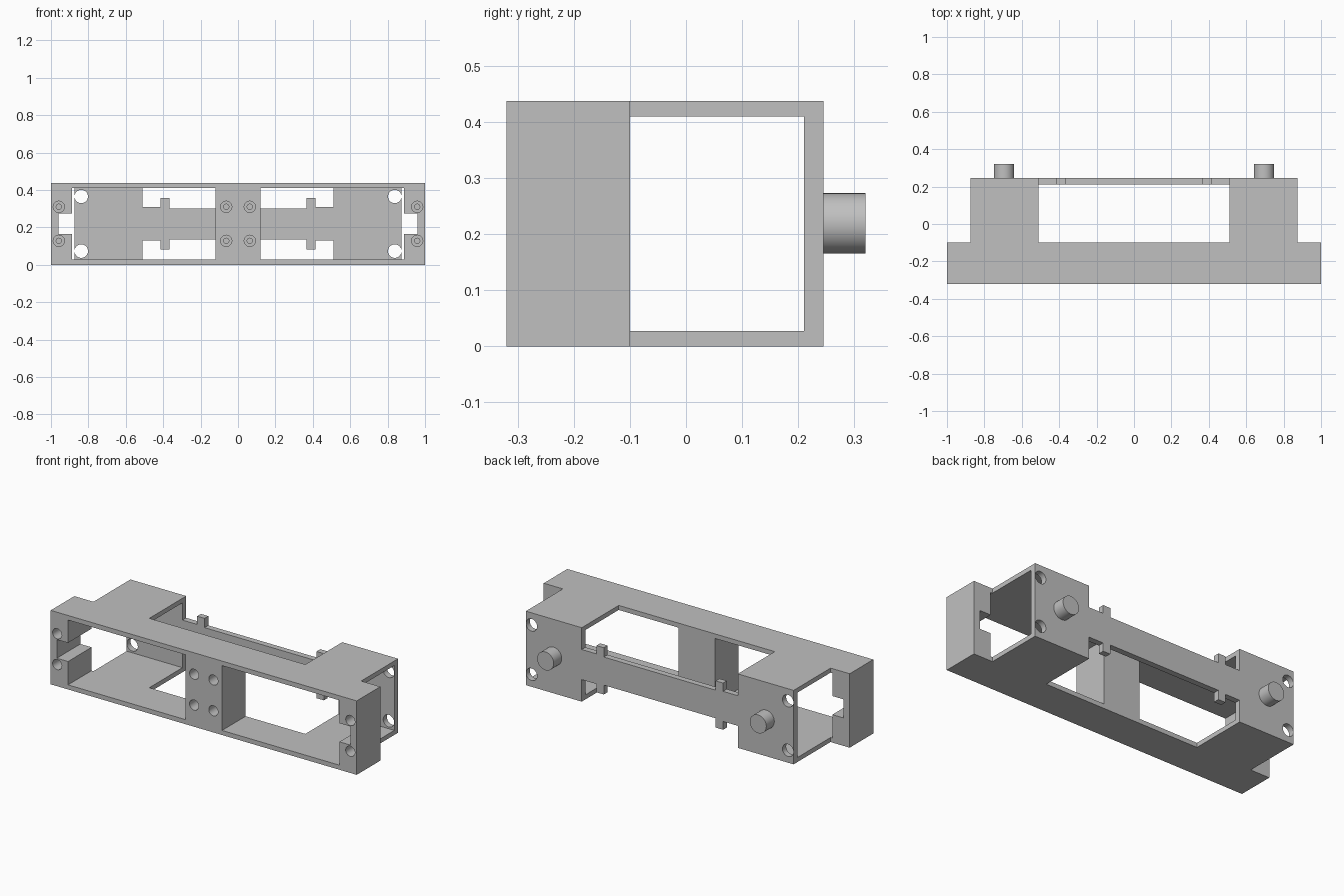
import bpy, bmesh, math
from mathutils import Matrix, Vector

cube = bpy.data.objects.get("Cube")
if cube:
    bpy.data.objects.remove(cube, do_unlink=True)

grey = bpy.data.materials.new("plain grey")
grey.use_nodes = True
grey.diffuse_color = (0.53, 0.53, 0.53, 1)
grey.node_tree.nodes["Principled BSDF"].inputs["Base Color"].default_value = grey.diffuse_color

H, WALL = 0.437, 0.027          # overall height, shelf thickness
FRONT, STEP, INNER, BACK = -0.32, -0.1, 0.21, 0.245


def make(name, bm):
    bmesh.ops.recalc_face_normals(bm, faces=bm.faces)
    mesh = bpy.data.meshes.new(name)
    bm.to_mesh(mesh)
    bm.free()
    mesh.materials.append(grey)
    obj = bpy.data.objects.new(name, mesh)
    bpy.context.scene.collection.objects.link(obj)
    return obj


def prism(name, points, direction):
    bm = bmesh.new()
    face = bm.faces.new([bm.verts.new(p) for p in points])
    ext = bmesh.ops.extrude_face_region(bm, geom=[face])
    bmesh.ops.translate(bm, vec=Vector(direction),
                        verts=[v for v in ext["geom"] if isinstance(v, bmesh.types.BMVert)])
    return make(name, bm)


def box(name, x, y, z):
    pts = [(x[0], y[0], z[0]), (x[1], y[0], z[0]), (x[1], y[1], z[0]), (x[0], y[1], z[0])]
    return prism(name, pts, (0, 0, z[1] - z[0]))


def rod(name, x, z, r, y0, y1):
    bm = bmesh.new()
    mat = Matrix.Translation((x, (y0 + y1) / 2, z)) @ Matrix.Rotation(math.pi / 2, 4, "X")
    bmesh.ops.create_cone(bm, cap_ends=True, segments=40, radius1=r, radius2=r,
                          depth=y1 - y0, matrix=mat)
    return make(name, bm)


def cut(target, cutter):
    cutter.hide_render = True
    mod = target.modifiers.new("cut", "BOOLEAN")
    mod.operation, mod.solver, mod.object = "DIFFERENCE", "EXACT", cutter
    bpy.context.view_layer.objects.active = target
    bpy.ops.object.modifier_apply(modifier=mod.name)
    bpy.data.objects.remove(cutter, do_unlink=True)


def smooth(obj):
    bpy.ops.object.select_all(action="DESELECT")
    obj.select_set(True)
    bpy.context.view_layer.objects.active = obj
    bpy.ops.object.shade_smooth_by_angle(angle=math.radians(30))


# Housing: wide front bar with two rear wings
half = [(1, FRONT), (1, STEP), (0.875, STEP), (0.875, BACK), (0.51, BACK), (0.51, STEP)]
outline = half + [(-x, y) for x, y in reversed(half)]
housing = prism("housing", [(x, y, 0) for x, y in outline], (0, 0, H))

# Rear cavity between the shelves, open at both ends
cut(housing, box("cavity_cutter", (-1.1, 1.1), (STEP, INNER), (WALL, H - WALL)))

for s in (-1, 1):
    def span(a, b):
        return sorted((s * a, s * b))
    # Front bay and end notch
    cut(housing, box("bay_cutter", span(0.12, 0.887), (-0.4, -0.05), (WALL, H - WALL)))
    cut(housing, box("notch_cutter", span(0.85, 0.96), (-0.4, -0.05), (0.165, 0.275)))
    # Corner holes in the rear wall
    for z in (0.073, 0.365):
        cut(housing, rod("corner_hole_cutter", s * 0.838, z, 0.036, 0.15, 0.3))
    # Stepped blind screw holes in the front
    for x in (0.063, 0.958):
        for z in (0.128, 0.31):
            cut(housing, rod("screw_hole_cutter", s * x, z, 0.03, -0.4, -0.22))
            cut(housing, rod("pilot_hole_cutter", s * x, z, 0.014, -0.4, -0.17))
smooth(housing)

# Rear strap with paired tabs
mid = (0.302 + 0.136) / 2
quarter = [(0.51, 0.089), (0.414, 0.089), (0.414, 0.138), (0.366, 0.138), (0.366, 0.083)]
upper = quarter + [(-x, z) for x, z in reversed(quarter)]
loop = upper + [(-x, -z) for x, z in upper]
prism("rear_strap", [(x, INNER, mid + z) for x, z in loop], (0, BACK - INNER, 0))

# Round rear pegs
for s, side in ((1, "left"), (-1, "right")):
    smooth(rod(side + "_peg", s * 0.695, mid, 0.054, BACK, 0.32))
